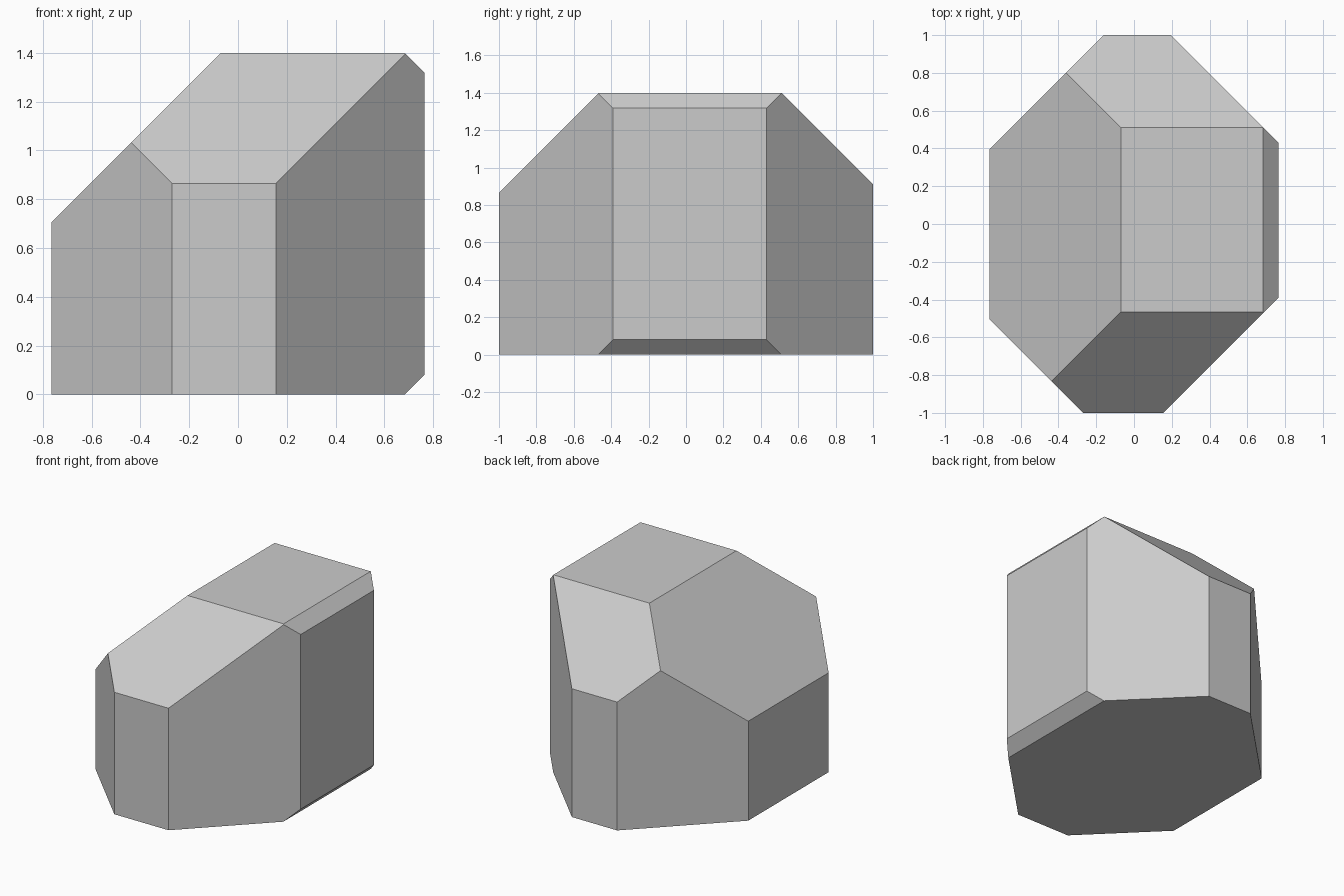
import bpy, bmesh
from mathutils import Vector, Matrix

if "Cube" in bpy.data.objects:
    bpy.data.objects.remove(bpy.data.objects["Cube"])

# Block blank: 1.53 x 2 x 1.4 standing on z = 0
bm = bmesh.new()
bmesh.ops.create_cube(bm, size=1, matrix=Matrix.Translation((0, 0, 0.7)) @ Matrix.Diagonal((1.53, 2, 1.4, 1)))

# Bevel planes: direction (x, y, z) and offset, keeping dot(direction, p) <= offset
cuts = [
    # upright corners
    ((1, 1, 0), 1.195), ((1, -1, 0), 1.155), ((-1, -1, 0), 1.27), ((-1, 1, 0), 1.16),
    # top edges
    ((-1, 0, 1), 1.47), ((1, 0, 1), 2.083), ((0, -1, 1), 1.865), ((0, 1, 1), 1.91),
    # bottom right edge
    ((1, 0, -1), 0.685),
]
for direction, offset in cuts:
    n = Vector(direction)
    bmesh.ops.bisect_plane(bm, geom=bm.verts[:] + bm.edges[:] + bm.faces[:], dist=1e-5,
                           plane_co=n * offset / n.length_squared, plane_no=n, clear_outer=True)
    bmesh.ops.holes_fill(bm, edges=[e for e in bm.edges if e.is_boundary], sides=0)
bmesh.ops.recalc_face_normals(bm, faces=bm.faces[:])

mesh = bpy.data.meshes.new("faceted_block")
bm.to_mesh(mesh)
bm.free()
bpy.context.collection.objects.link(bpy.data.objects.new("faceted_block", mesh))
